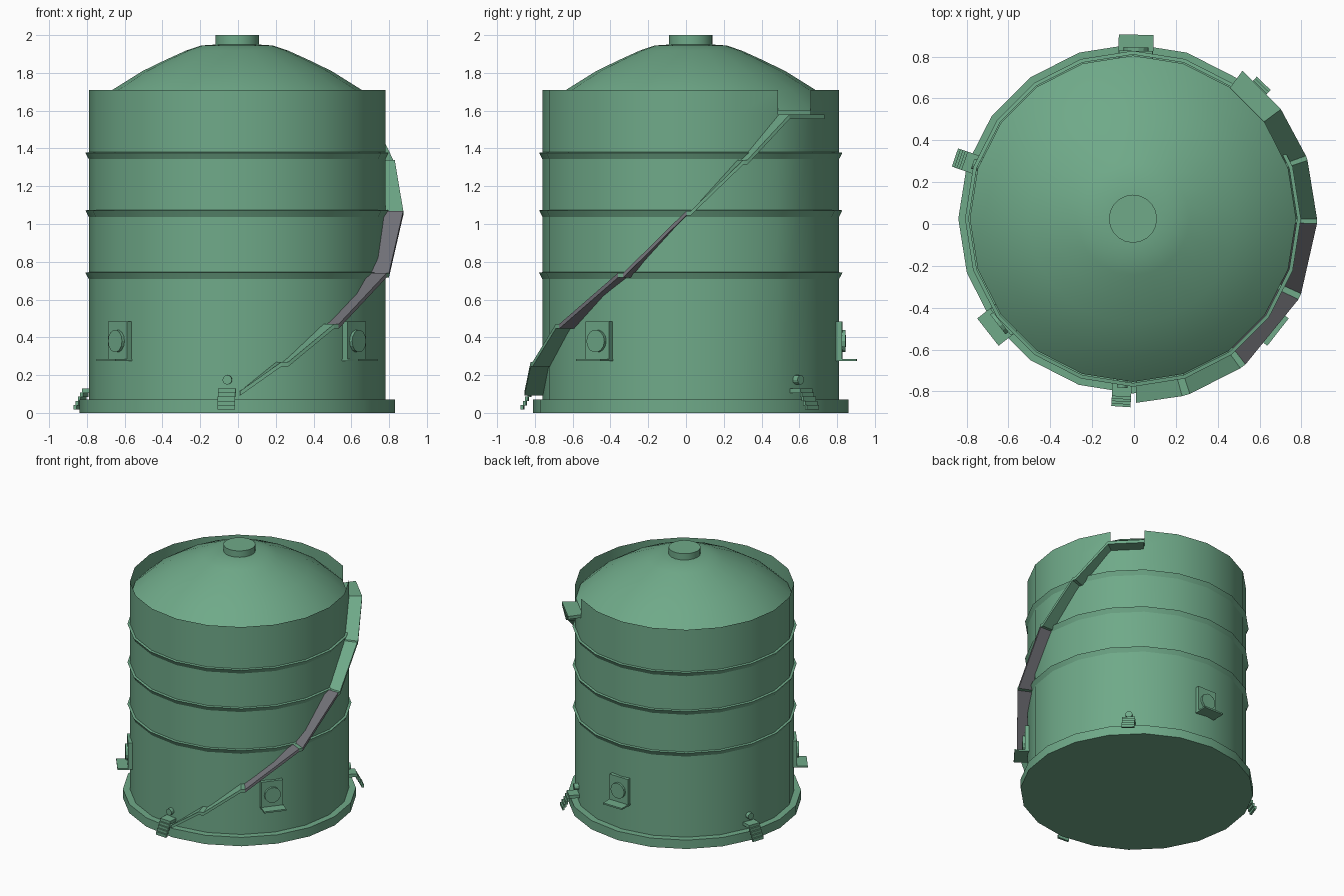
import bpy, bmesh
from math import sin, cos, pi, radians
from mathutils import Matrix, Vector

if "Cube" in bpy.data.objects:
    bpy.data.objects.remove(bpy.data.objects["Cube"])

CX, CY, SIDES, R = -0.005, 0.025, 20, 0.785

def material(name, col):
    m = bpy.data.materials.new(name)
    m.diffuse_color = (*col, 1)
    m.use_nodes = True
    m.node_tree.nodes["Principled BSDF"].inputs["Base Color"].default_value = m.diffuse_color
    return m

GREEN = material("painted_green", (0.16, 0.40, 0.25))
GREY = material("dark_grey", (0.17, 0.17, 0.19))

def finish(name, bm, mat=GREEN, smooth=False):
    me = bpy.data.meshes.new(name)
    bm.to_mesh(me)
    bm.free()
    ob = bpy.data.objects.new(name, me)
    bpy.context.collection.objects.link(ob)
    me.materials.append(mat)
    if smooth:
        bpy.ops.object.select_all(action='DESELECT')
        ob.select_set(True)
        bpy.context.view_layer.objects.active = ob
        bpy.ops.object.shade_smooth_by_angle(angle=radians(25))
    return ob

def lathe(name, profile, caps=(False, False), skip=None):
    """Revolve (radius, z) points, bottom to top; skip(ring, side) leaves a hole."""
    bm = bmesh.new()
    rings = [[bm.verts.new((CX + r * cos(2 * pi * i / SIDES), CY + r * sin(2 * pi * i / SIDES), z))
              for i in range(SIDES)] for r, z in profile]
    for k in range(len(rings) - 1):
        a, b = rings[k], rings[k + 1]
        for i in range(SIDES):
            j = (i + 1) % SIDES
            if not (skip and skip(k, i)):
                bm.faces.new((a[i], a[j], b[j], b[i]))
    if caps[0]:
        bm.faces.new(rings[0][::-1])
    if caps[1]:
        bm.faces.new(rings[-1])
    return finish(name, bm, smooth=True)

def place(angle, radius, z):
    """Local frame on the wall: x outward, y along the wall, z up."""
    a = radians(angle)
    return Matrix.Translation((CX + radius * cos(a), CY + radius * sin(a), z)) @ Matrix.Rotation(a, 4, 'Z')

def box(bm, frame, lo, hi):
    c = [(l + h) / 2 for l, h in zip(lo, hi)]
    s = [h - l for l, h in zip(lo, hi)]
    bmesh.ops.create_cube(bm, size=1, matrix=frame @ Matrix.Translation(c) @ Matrix.Diagonal((*s, 1)))

def disc(bm, frame, radius, depth, sides):
    bmesh.ops.create_cone(bm, cap_ends=True, segments=sides, radius1=radius, radius2=radius, depth=depth,
                          matrix=frame @ Matrix.Rotation(pi / 2, 4, 'Y'))

# Tank body, with one wall panel cut away at the stair head
lathe("base_plinth", [(0.835, 0), (0.835, 0.07), (R, 0.07)], caps=(True, False))
lathe("tank_wall", [(R, 0.07), (R, 1.58), (R, 1.71)], skip=lambda k, i: k == 1 and i == 2)
lathe("dome_roof", [(0.78, 1.60), (0.66, 1.71), (0.5, 1.81), (0.38, 1.868), (0.27, 1.918),
                    (0.19, 1.945), (0.115, 1.95)])
lathe("roof_cap", [(0.115, 1.94), (0.115, 2.0)], caps=(False, True))

# Wall hoops
for n, z in enumerate((0.745, 1.075, 1.38)):
    lathe(f"hoop_{n + 1}", [(R, z - 0.037), (0.803, z - 0.003), (R, z)])

# Spiral walkway: sloped runs with short landings at each bend
knots = [(-89, 0.115), (-74.5, 0.27), (-72, 0.27), (-54.3, 0.47), (-52.3, 0.47), (-26, 0.74),
         (-24, 0.74), (-1.5, 1.07), (0, 1.07), (18.5, 1.34), (20, 1.34), (36.5, 1.58), (53.5, 1.58)]
for n, ((a0, z0), (a1, z1)) in enumerate(zip(knots, knots[1:])):
    bm = bmesh.new()
    ends = []
    for a, z in ((a0, z0), (a1, z1)):
        f = place(a, 0, 0)
        ends.append([bm.verts.new(f @ Vector(p)) for p in
                     ((0.77, 0, z), (0.88, 0, z), (0.88, 0, z - 0.024), (0.77, 0, z - 0.024))])
    for i in range(4):
        j = (i + 1) % 4
        bm.faces.new((ends[0][i], ends[0][j], ends[1][j], ends[1][i]))
    bm.faces.new(ends[0][::-1])
    bm.faces.new(ends[1])
    bmesh.ops.recalc_face_normals(bm, faces=bm.faces)
    finish(f"walkway_{n + 1}", bm, GREY if n in (4, 6) else GREEN)

# Round hatches on square plates, each with a shelf
for n, a in enumerate((89, 218, 322)):
    bm = bmesh.new()
    f = place(a, R, 0.28)
    box(bm, f, (-0.03, -0.08, 0), (0.018, 0.08, 0.205))
    box(bm, f, (-0.03, -0.083, -0.006), (0.095, 0.083, 0.006))
    disc(bm, f @ Matrix.Translation((0.01, 0, 0.1)), 0.06, 0.05, 14)
    finish(f"hatch_{n + 1}", bm)

# Small entrances: landing, steps down to the ground and a round lamp
for n, a in enumerate((266.3, 161, 46)):
    bm = bmesh.new()
    f = place(a, R, 0)
    box(bm, f, (-0.03, -0.046, 0.105), (0.055, 0.046, 0.13))
    for k in range(5):
        x, z = 0.055 + 0.012 * k, 0.13 - 0.022 * k
        box(bm, f, (x - 0.004, -0.046, z - 0.024), (x + 0.012, 0.046, z))
    disc(bm, f @ Matrix.Translation((0.005, 0, 0.175)), 0.025, 0.04, 12)
    finish(f"entrance_{n + 1}", bm)
